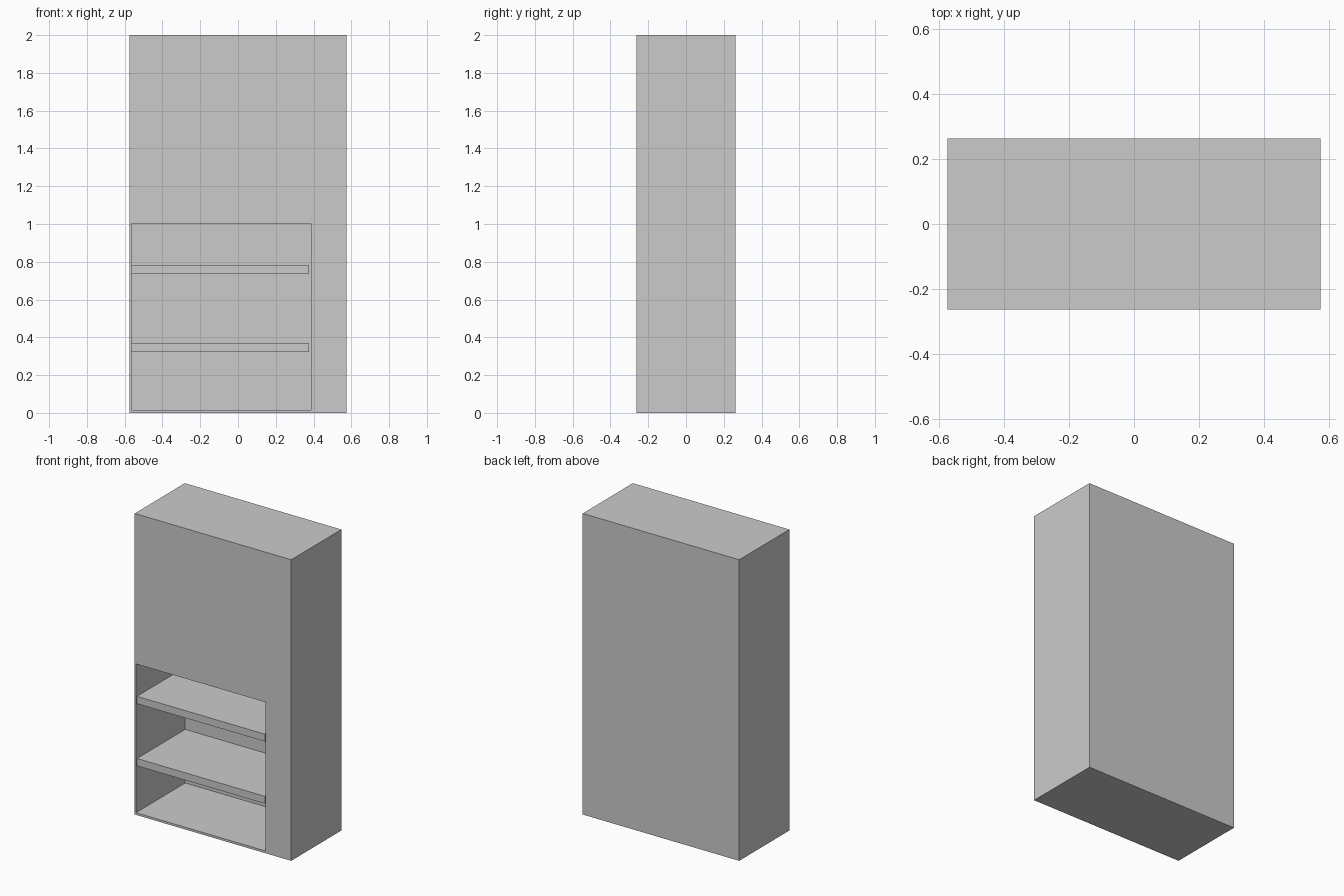
import bpy

if "Cube" in bpy.data.objects:
    bpy.data.objects.remove(bpy.data.objects["Cube"])

W, D, H = 1.15, 0.526, 2.0
FRONT = -D / 2


def box(name, x0, x1, y0, y1, z0, z1):
    bpy.ops.mesh.primitive_cube_add(
        size=1, location=((x0 + x1) / 2, (y0 + y1) / 2, (z0 + z1) / 2))
    ob = bpy.context.object
    ob.name = name
    ob.scale = (x1 - x0, y1 - y0, z1 - z0)
    bpy.ops.object.transform_apply(location=False, rotation=False, scale=True)
    return ob


# Niche extents: thin left side, floor and back; wide right column
LEFT, RIGHT, BACK = -0.565, 0.386, D / 2 - 0.01
FLOOR, TOP = 0.015, 1.003

# Cabinet body with the open niche cut out of the front
niche = box("niche_cutter", LEFT, RIGHT, FRONT - 0.1, BACK, FLOOR, TOP)
niche.hide_render = True
body = box("cabinet_body", -W / 2, W / 2, FRONT, D / 2, 0, H)
cut = body.modifiers.new("niche", 'BOOLEAN')
cut.operation = 'DIFFERENCE'
cut.solver = 'EXACT'
cut.object = niche
bpy.ops.object.modifier_apply(modifier=cut.name)
bpy.data.objects.remove(niche, do_unlink=True)

# Two shelves, slightly short of the right wall
for name, z in (("lower_shelf", 0.322), ("upper_shelf", 0.735)):
    box(name, LEFT, RIGHT - 0.01, FRONT + 0.01, BACK, z, z + 0.049)
